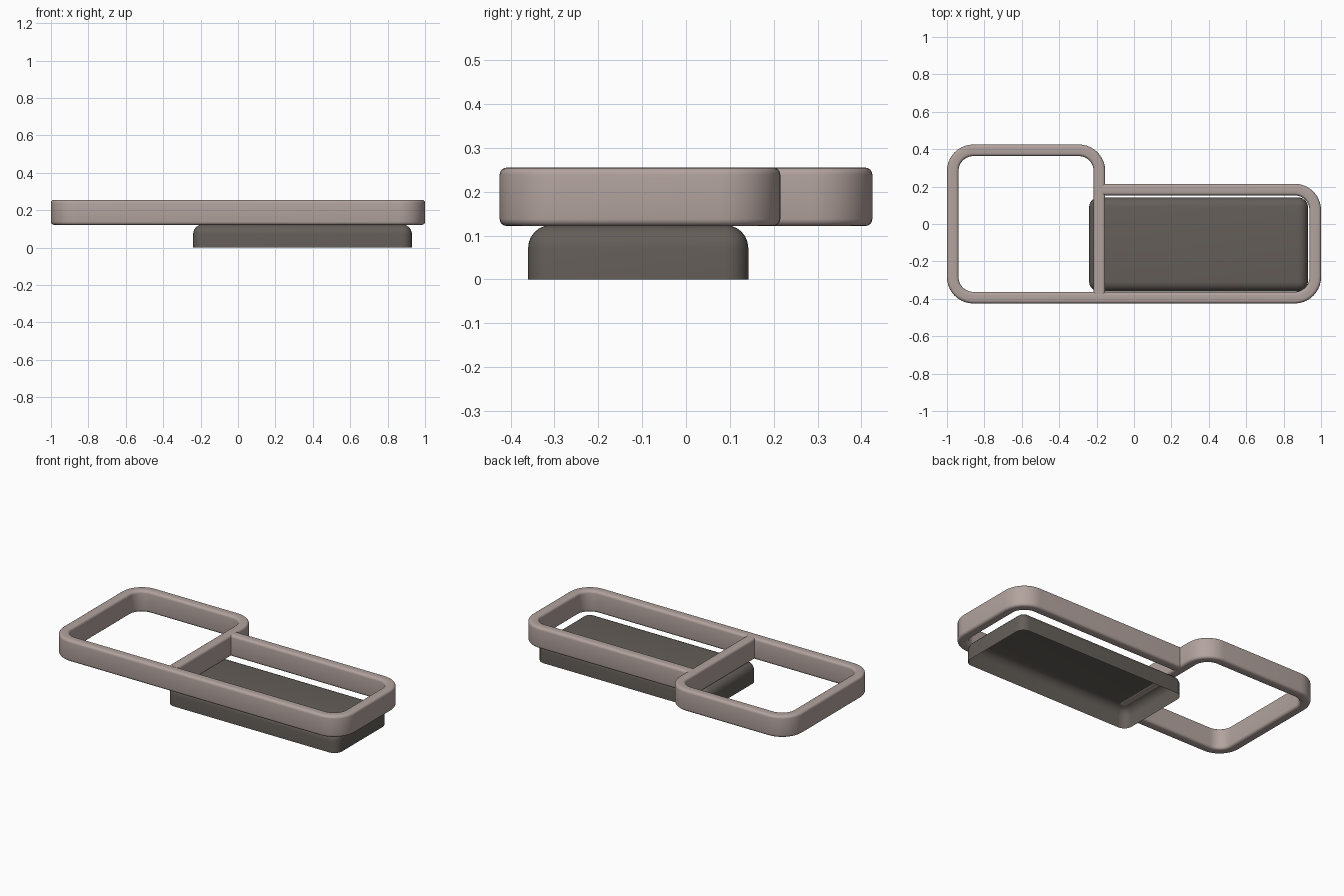
import bpy, bmesh, math
from mathutils import Vector

if "Cube" in bpy.data.objects:
    bpy.data.objects.remove(bpy.data.objects["Cube"])


def material(name, color):
    m = bpy.data.materials.new(name)
    m.diffuse_color = (*color, 1)
    m.use_nodes = True
    m.node_tree.nodes["Principled BSDF"].inputs["Base Color"].default_value = m.diffuse_color
    return m


def finish(bm, name, mat):
    bmesh.ops.recalc_face_normals(bm, faces=bm.faces)
    mesh = bpy.data.meshes.new(name)
    bm.to_mesh(mesh)
    bm.free()
    mesh.materials.append(mat)
    ob = bpy.data.objects.new(name, mesh)
    bpy.context.collection.objects.link(ob)
    bpy.ops.object.select_all(action='DESELECT')
    ob.select_set(True)
    bpy.context.view_layer.objects.active = ob
    bpy.ops.object.shade_smooth_by_angle(angle=math.radians(35))
    return ob


def rounded_path(corners, radius, steps=10):
    """Open path of (point, direction) pairs with each inner right-angle corner rounded."""
    pts = [Vector(c) for c in corners]
    out = [(pts[0], (pts[1] - pts[0]).normalized())]
    for a, b, c in zip(pts, pts[1:], pts[2:]):
        d0, d1 = (b - a).normalized(), (c - b).normalized()
        center = b - d0 * radius + d1 * radius
        for i in range(steps + 1):
            t = math.pi / 2 * i / steps
            p = center + radius * (d0 * math.sin(t) - d1 * math.cos(t))
            out.append((p, d0 * math.cos(t) + d1 * math.sin(t)))
    out.append((pts[-1], (pts[-1] - pts[-2]).normalized()))
    return out


def rounded_rect(w, h, r, steps=4):
    prof = []
    for k, (sx, sy) in enumerate(((1, 1), (-1, 1), (-1, -1), (1, -1))):
        for i in range(steps + 1):
            t = math.pi / 2 * (k + i / steps)
            prof.append((sx * (w / 2 - r) + r * math.cos(t),
                         sy * (h / 2 - r) + r * math.sin(t)))
    return prof


def sweep(name, path, profile, z, mat):
    bm = bmesh.new()
    rings = []
    for p, d in path:
        rings.append([bm.verts.new((p.x + d.y * u, p.y - d.x * u, z + v)) for u, v in profile])
    n = len(profile)
    for a, b in zip(rings, rings[1:]):
        for i in range(n):
            j = (i + 1) % n
            bm.faces.new((a[i], a[j], b[j], b[i]))
    bm.faces.new(rings[0])
    bm.faces.new(rings[-1][::-1])
    return finish(bm, name, mat)


frame_mat = material("warm taupe", (0.445, 0.366, 0.342))
base_mat = material("dark grey brown", (0.127, 0.112, 0.098))

# Frame: one bar from the divider, round the square loop, along the front and back to the divider
frame_path = rounded_path([(-0.185, -0.375), (-0.185, 0.394), (-0.969, 0.394), (-0.969, -0.394),
                           (0.969, -0.394), (0.969, 0.184), (-0.18, 0.184)], 0.11)
sweep("frame", frame_path, rounded_rect(0.062, 0.133, 0.016), 0.1885, frame_mat)

# Base: rounded shell, open underneath
x0, x1, y0, y1, top = -0.24, 0.93, -0.36, 0.142, 0.124
bm = bmesh.new()
bmesh.ops.create_cube(bm, size=1)
for v in bm.verts:
    v.co = (x1 if v.co.x > 0 else x0, y1 if v.co.y > 0 else y0, top if v.co.z > 0 else 0)
floor = [f for f in bm.faces if f.calc_center_median().z < 0.001]
bmesh.ops.delete(bm, geom=floor, context='FACES_ONLY')
edges = [e for e in bm.edges if max(v.co.z for v in e.verts) > 0.01]
bmesh.ops.bevel(bm, geom=edges, offset=0.052, segments=6, profile=0.5, affect='EDGES')
base = finish(bm, "base", base_mat)
# Keep the open shell facing outwards
top_face = max(base.data.polygons, key=lambda f: f.center.z)
if top_face.normal.z < 0:
    base.data.flip_normals()
